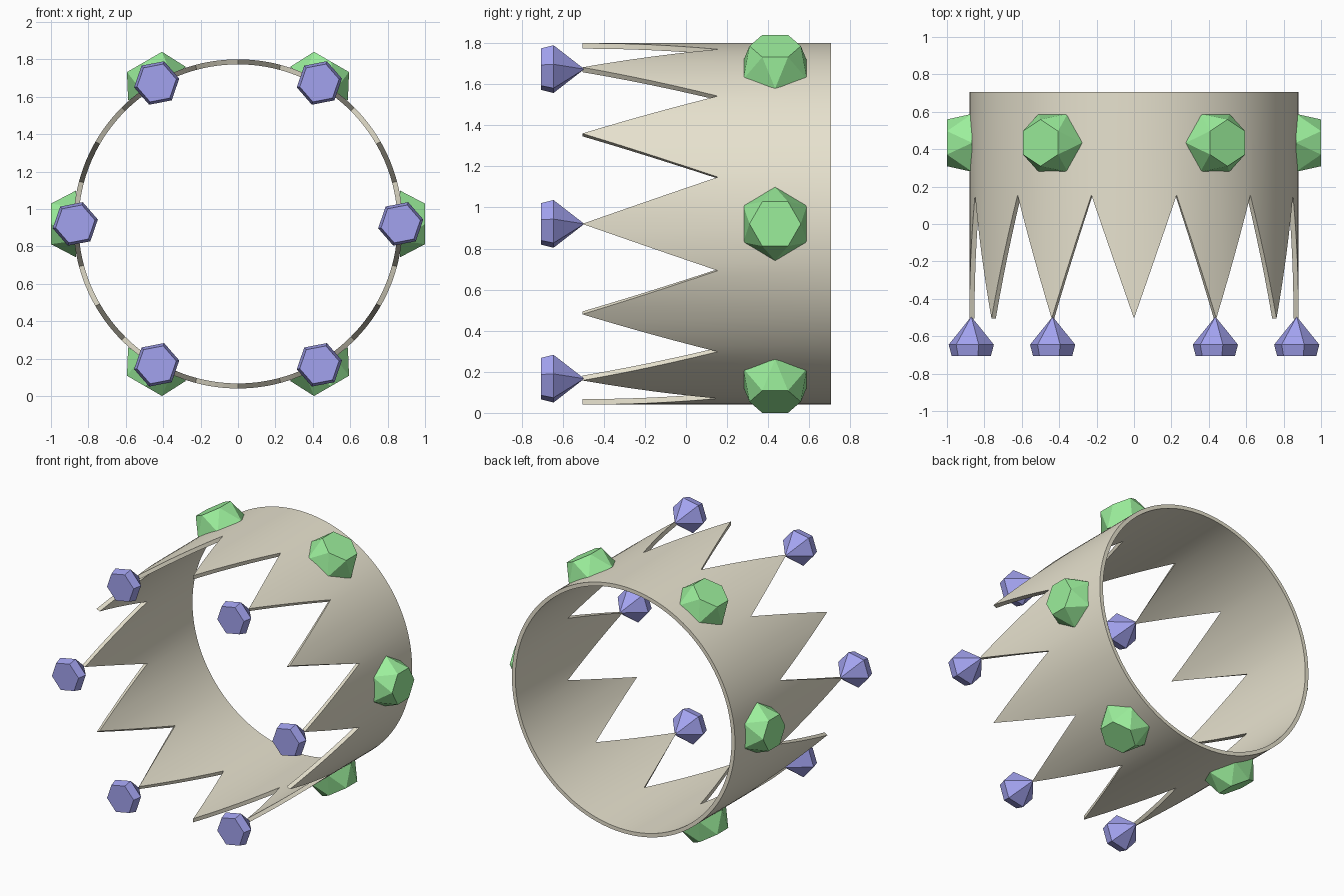
import bpy, bmesh, math
from mathutils import Matrix

if "Cube" in bpy.data.objects:
    bpy.data.objects.remove(bpy.data.objects["Cube"])

ZC = 0.92            # height of the crown axis, which runs along y
R_OUT, R_IN = 0.88, 0.853


def material(name, colour):
    m = bpy.data.materials.new(name)
    m.diffuse_color = (*colour, 1)
    m.use_nodes = True
    m.node_tree.nodes["Principled BSDF"].inputs["Base Color"].default_value = m.diffuse_color
    return m


def make_object(name, bm, mat):
    bmesh.ops.recalc_face_normals(bm, faces=bm.faces[:])
    me = bpy.data.meshes.new(name)
    bm.to_mesh(me)
    bm.free()
    me.materials.append(mat)
    ob = bpy.data.objects.new(name, me)
    bpy.context.collection.objects.link(ob)
    return ob


def hexagon(bm, radius, z, turn):
    return [bm.verts.new((radius * math.cos(math.radians(turn + 60 * i)),
                          radius * math.sin(math.radians(turn + 60 * i)), z))
            for i in range(6)]


gold = material("pale_gold", (0.80, 0.76, 0.62))
green = material("green_gem", (0.33, 0.86, 0.33))
blue = material("blue_gem", (0.36, 0.36, 0.86))

# Crown band: twelve spikes as a zigzag front edge, with wall thickness
STEPS = 6                      # columns per half spike
COLS = 24 * STEPS
bm = bmesh.new()
columns = []
for i in range(COLS):
    a = 2 * math.pi * i / COLS
    k = i % (2 * STEPS)
    t = min(k, 2 * STEPS - k) / STEPS          # 0 at a tip, 1 at a valley
    y = -0.505 + 0.66 * t
    columns.append([bm.verts.new((r * math.cos(a), yy, ZC + r * math.sin(a)))
                    for r, yy in ((R_OUT, y), (R_OUT, 0.705), (R_IN, 0.705), (R_IN, y))])
for i in range(COLS):
    p, q = columns[i], columns[(i + 1) % COLS]
    for j in range(4):
        n = (j + 1) % 4
        bm.faces.new((p[j], p[n], q[n], q[j]))
band = make_object("crown_band", bm, gold)
bpy.context.view_layer.objects.active = band
band.select_set(True)
bpy.ops.object.shade_smooth_by_angle(angle=math.radians(30))
band.select_set(False)

for n in range(6):
    a = math.radians(60 * n)

    # Green gem on the band: hexagon girdle with a table turned by half a side
    bm = bmesh.new()
    base = hexagon(bm, 0.179, 0.865, 0)
    table = hexagon(bm, 0.125, 1.0, 30)
    bm.faces.new(table)
    bm.faces.new(base[::-1])
    for i in range(6):
        j = (i + 1) % 6
        bm.faces.new((base[i], base[j], table[i]))
        bm.faces.new((base[j], table[j], table[i]))
    # local x -> tangent, y -> crown axis, z -> outward
    c, s = math.cos(a), math.sin(a)
    bm.transform(Matrix(((-s, 0, c, 0), (0, 1, 0, 0.434), (c, 0, s, ZC), (0, 0, 0, 1))))
    make_object(f"band_gem_{n + 1}", bm, green)

    # Blue gem on every second spike tip: cone, girdle and smaller front table
    bm = bmesh.new()
    apex = bm.verts.new((0, 0, 0.495))
    girdle = hexagon(bm, 0.123, 0.645, 11)
    front = hexagon(bm, 0.107, 0.705, 11)
    bm.faces.new(front)
    for i in range(6):
        j = (i + 1) % 6
        bm.faces.new((apex, girdle[j], girdle[i]))
        bm.faces.new((girdle[i], girdle[j], front[j], front[i]))
    # local z points to the front (-y)
    bm.transform(Matrix(((1, 0, 0, 0.87 * c), (0, 0, -1, 0), (0, 1, 0, ZC + 0.87 * s), (0, 0, 0, 1))))
    make_object(f"tip_gem_{n + 1}", bm, blue)
